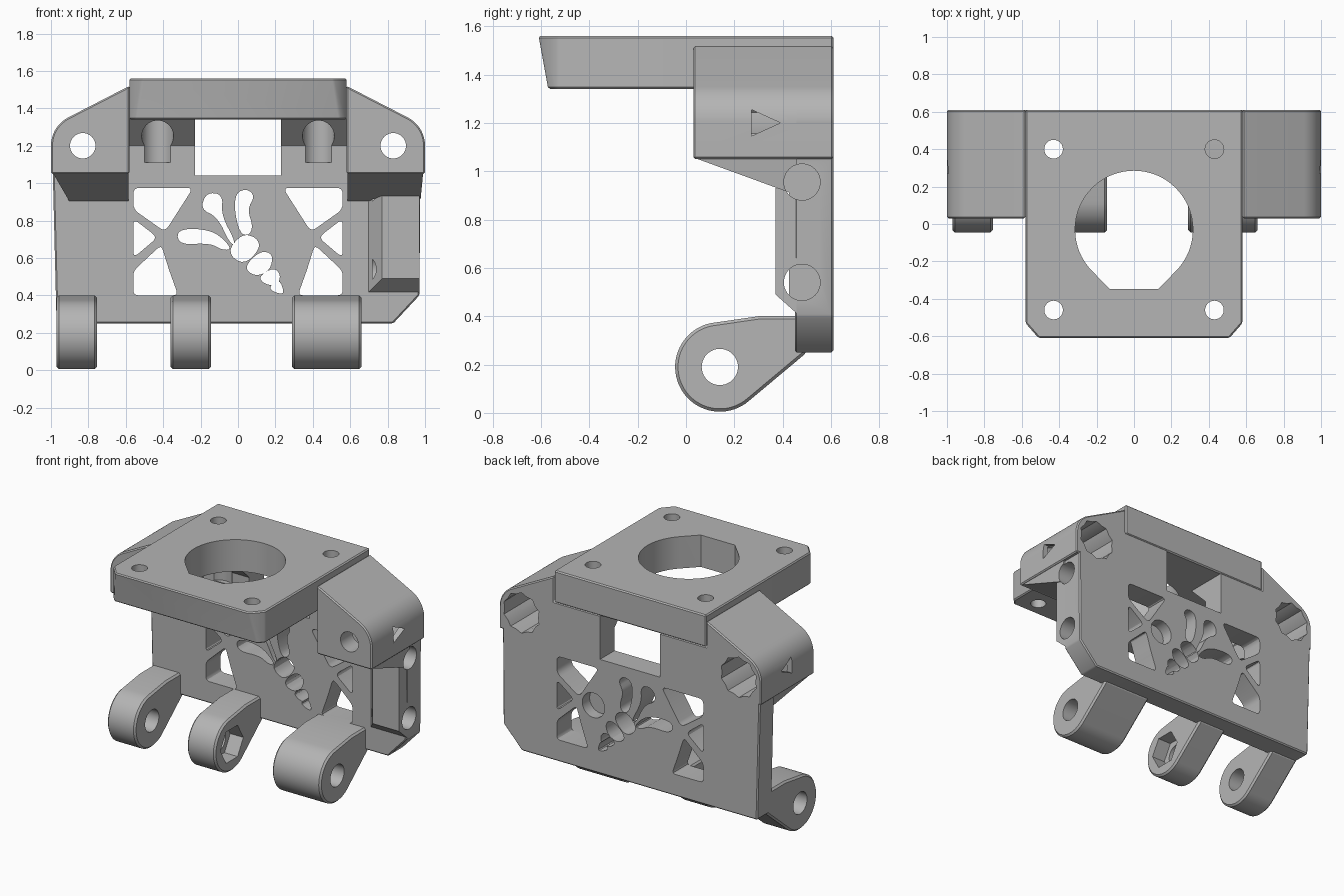
import bpy, bmesh
from math import cos, sin, radians
from mathutils import Vector

if "Cube" in bpy.data.objects:
    bpy.data.objects.remove(bpy.data.objects["Cube"])

grey = bpy.data.materials.new("printed_grey")
grey.use_nodes = True
colour = (0.46, 0.46, 0.46, 1)
grey.diffuse_color = colour
grey.node_tree.nodes["Principled BSDF"].inputs["Base Color"].default_value = colour


# ---------- helpers ----------
def place(axis, u, v, w):
    return {"x": (w, u, v), "y": (u, w, v), "z": (u, v, w)}[axis]


def finish(name, bm):
    bmesh.ops.recalc_face_normals(bm, faces=bm.faces)
    mesh = bpy.data.meshes.new(name)
    bm.to_mesh(mesh)
    bm.free()
    mesh.materials.append(grey)
    ob = bpy.data.objects.new(name, mesh)
    bpy.context.collection.objects.link(ob)
    return ob


def prism(name, pts, axis, a, b):
    """Extrude an outline along one axis from a to b."""
    bm = bmesh.new()
    low = [bm.verts.new(place(axis, u, v, a)) for u, v in pts]
    high = [bm.verts.new(place(axis, u, v, b)) for u, v in pts]
    bm.faces.new(low)
    bm.faces.new(high[::-1])
    for i in range(len(pts)):
        j = (i + 1) % len(pts)
        bm.faces.new((low[i], low[j], high[j], high[i]))
    return finish(name, bm)


def hull(name, pts):
    bm = bmesh.new()
    for p in pts:
        bm.verts.new(p)
    bmesh.ops.convex_hull(bm, input=bm.verts)
    bmesh.ops.dissolve_limit(bm, angle_limit=0.02, verts=bm.verts, edges=bm.edges)
    return finish(name, bm)


def arc(u, v, r, start, end, n):
    return [(u + r * cos(radians(start + (end - start) * i / n)),
             v + r * sin(radians(start + (end - start) * i / n))) for i in range(n + 1)]


def circle(u, v, r, n=40):
    return arc(u, v, r, 0, 360, n)[:-1]


def flip(pts, s):
    return [(s * u, v) for u, v in pts]


def rounded(pts, r):
    """Round every corner with a short curve of fixed length."""
    out = []
    for i, p in enumerate(pts):
        p = Vector(p)
        a = p + (Vector(pts[i - 1]) - p).normalized() * r
        b = p + (Vector(pts[(i + 1) % len(pts)]) - p).normalized() * r
        for t in (0, 0.25, 0.5, 0.75, 1):
            out.append(tuple(a * (1 - t) ** 2 + p * 2 * t * (1 - t) + b * t * t))
    return out


def soften(pts, times=2):
    """Corner cutting turns a rough outline into an organic one."""
    for _ in range(times):
        new = []
        for i, p in enumerate(pts):
            p, q = Vector(p), Vector(pts[(i + 1) % len(pts)])
            new += [tuple(p.lerp(q, 0.25)), tuple(p.lerp(q, 0.75))]
        pts = new
    return pts


def apply(ob):
    deps = bpy.context.evaluated_depsgraph_get()
    mesh = bpy.data.meshes.new_from_object(ob.evaluated_get(deps))
    ob.modifiers.clear()
    ob.data = mesh


def bevel(ob, width=0.008):
    m = ob.modifiers.new("edge", "BEVEL")
    m.width, m.segments, m.limit_method = width, 1, "ANGLE"
    m.angle_limit = radians(35)
    apply(ob)


def carve(ob, cutters):
    for pts, axis, a, b in cutters:
        cutter = prism("cutter", pts, axis, a, b)
        cutter.hide_render = True
        m = ob.modifiers.new("cut", "BOOLEAN")
        m.operation, m.solver, m.object = "DIFFERENCE", "EXACT", cutter
        apply(ob)
        bpy.data.objects.remove(cutter)


# ---------- shared cuts ----------
def rod_cuts(s):
    flutes = []
    for i in range(20):
        r = 0.14 if i % 2 else 0.127
        flutes.append((s * 0.83 + r * cos(radians(18 * i)), 1.2 + r * sin(radians(18 * i))))
    return [(flutes, "y", 0.16, 0.7),
            (circle(s * 0.83, 1.2, 0.068), "y", -0.1, 0.3),
            ([(0.27, 1.255), (0.27, 1.145), (0.39, 1.2)], "x", s * 0.9, s * 1.1)]


side_holes = [(circle(0.48, z, 0.075), "x", 0.72, 1.1) for z in (0.955, 0.54)]
screw_recess = {s: (circle(s * 0.43, 0.4, 0.085), "z", 1.11, 1.4) for s in (1, -1)}

# ---------- back wall ----------
ear = arc(0.83, 1.2, 0.17, 0, 62, 12) + [(0.58, 1.52), (0.58, 1.345)]
wall = prism("back_wall", [(-0.97, 0.25), (0.83, 0.25), (0.97, 0.4), (0.975, 1.05)]
             + ear + flip(ear, -1)[::-1] + [(-0.99, 1.05)], "y", 0.45, 0.61)
bevel(wall)

lattice = [
    rounded([(0.56, 0.975), (0.24, 0.975), (0.39, 0.74), (0.56, 0.86)], 0.035),
    rounded([(0.56, 0.81), (0.56, 0.6), (0.43, 0.71)], 0.035),
    rounded([(0.56, 0.4), (0.56, 0.53), (0.41, 0.67), (0.37, 0.54), (0.32, 0.4)], 0.03),
]
insect = [
    [(-0.31, 0.67), (-0.33, 0.74), (-0.25, 0.76), (-0.12, 0.74), (-0.03, 0.65), (-0.08, 0.64), (-0.15, 0.68)],
    [(-0.2, 0.86), (-0.17, 0.95), (-0.08, 0.94), (-0.09, 0.83), (-0.01, 0.68), (-0.04, 0.67), (-0.11, 0.82)],
    [(-0.02, 0.86), (-0.01, 0.95), (0.05, 0.97), (0.09, 0.93), (0.05, 0.86), (0.08, 0.77), (0.06, 0.72), (0.01, 0.73)],
    [(-0.06, 0.63), (0.02, 0.73), (0.1, 0.71), (0.12, 0.65), (0.03, 0.56)],
    [(0.03, 0.55), (0.12, 0.64), (0.19, 0.62), (0.17, 0.53), (0.09, 0.5)],
    [(0.11, 0.5), (0.19, 0.55), (0.23, 0.51), (0.21, 0.45), (0.14, 0.46)],
    [(0.16, 0.44), (0.22, 0.49), (0.25, 0.41), (0.21, 0.41)],
]
cuts = [(flip(p, s), "y", 0.4, 0.7) for p in lattice for s in (1, -1)]
cuts += [(soften(p), "y", 0.4, 0.7) for p in insect]
cuts += [([(-0.23, 1.04), (0.23, 1.04), (0.23, 1.4), (-0.23, 1.4)], "y", 0.4, 0.7),
         (circle(0.28, 0.71, 0.085), "y", 0.53, 0.7)]
cuts += rod_cuts(1) + rod_cuts(-1) + side_holes + list(screw_recess.values())
carve(wall, cuts)

# ---------- rod holders, sloped supports and haunches ----------
for s, side in ((1, "left"), (-1, "right")):
    block = prism(side + "_rod_holder", flip([(0.58, 1.05), (1.0, 1.05)] + ear[:-1], s),
                  "y", 0.03, 0.61)
    bevel(block)
    carve(block, rod_cuts(s))

    low = 0.975 if s > 0 else 0.9
    support = hull(side + "_sloped_support",
                   [(s * x, y, 1.055) for x in (0.585, 0.99) for y in (0.035, 0.46)]
                   + [(s * x, 0.46, 0.9) for x in (0.585, low)])
    if s > 0:
        carve(support, side_holes)

    haunch = prism(side + "_haunch", [(0.455, 1.195), (0.455, 1.345), (0.305, 1.345)],
                   "x", s * 0.23, s * 0.585)
    carve(haunch, [screw_recess[s]])

# ---------- side block with two blind holes ----------
side = hull("side_block", [(x, 0.37, z) for x in (0.77, 0.97) for z in (0.49, 0.93)]
            + [(x, 0.46, z) for x in (0.69, 0.97) for z in (0.41, 0.93)])
carve(side, side_holes)

# ---------- top motor plate ----------
plate = hull("top_plate", [(s * x, y, z) for s in (1, -1) for x, y, z in (
    (0.58, 0.61, 1.56), (0.58, -0.53, 1.56), (0.51, -0.61, 1.56),
    (0.58, 0.61, 1.34), (0.58, -0.53, 1.34), (0.545, -0.57, 1.34))])
bevel(plate)
opening = arc(0, -0.03, 0.315, -45, 225, 48) + [(-0.13, -0.347), (0.13, -0.347)]
carve(plate, [(opening, "z", 1.2, 1.7)]
      + [(circle(s * 0.43, y, 0.05, 24), "z", 1.2, 1.7) for s in (1, -1) for y in (0.4, -0.46)])

# ---------- hinge lugs ----------
lug = arc(0.14, 0.19, 0.185, 95, 310, 40) + [(0.5, 0.25), (0.5, 0.4), (0.3, 0.4)]
for name, a, b in (("right_lug", -0.97, -0.755), ("middle_lug", -0.36, -0.145), ("left_lug", 0.29, 0.66)):
    ob = prism(name, lug, "x", a, b)
    bevel(ob, 0.012)
    holes = [(circle(0.14, 0.19, 0.075), "x", a - 0.1, b + 0.1)]
    if name == "middle_lug":
        holes.append((circle(0.14, 0.19, 0.125, 6), "x", b - 0.1, b + 0.1))
    carve(ob, holes)

# ---------- shading ----------
bpy.ops.object.select_all(action="DESELECT")
for ob in bpy.context.collection.objects:
    if ob.type == "MESH" and grey.name in ob.data.materials:
        ob.select_set(True)
        bpy.context.view_layer.objects.active = ob
bpy.ops.object.shade_smooth_by_angle(angle=radians(25))
